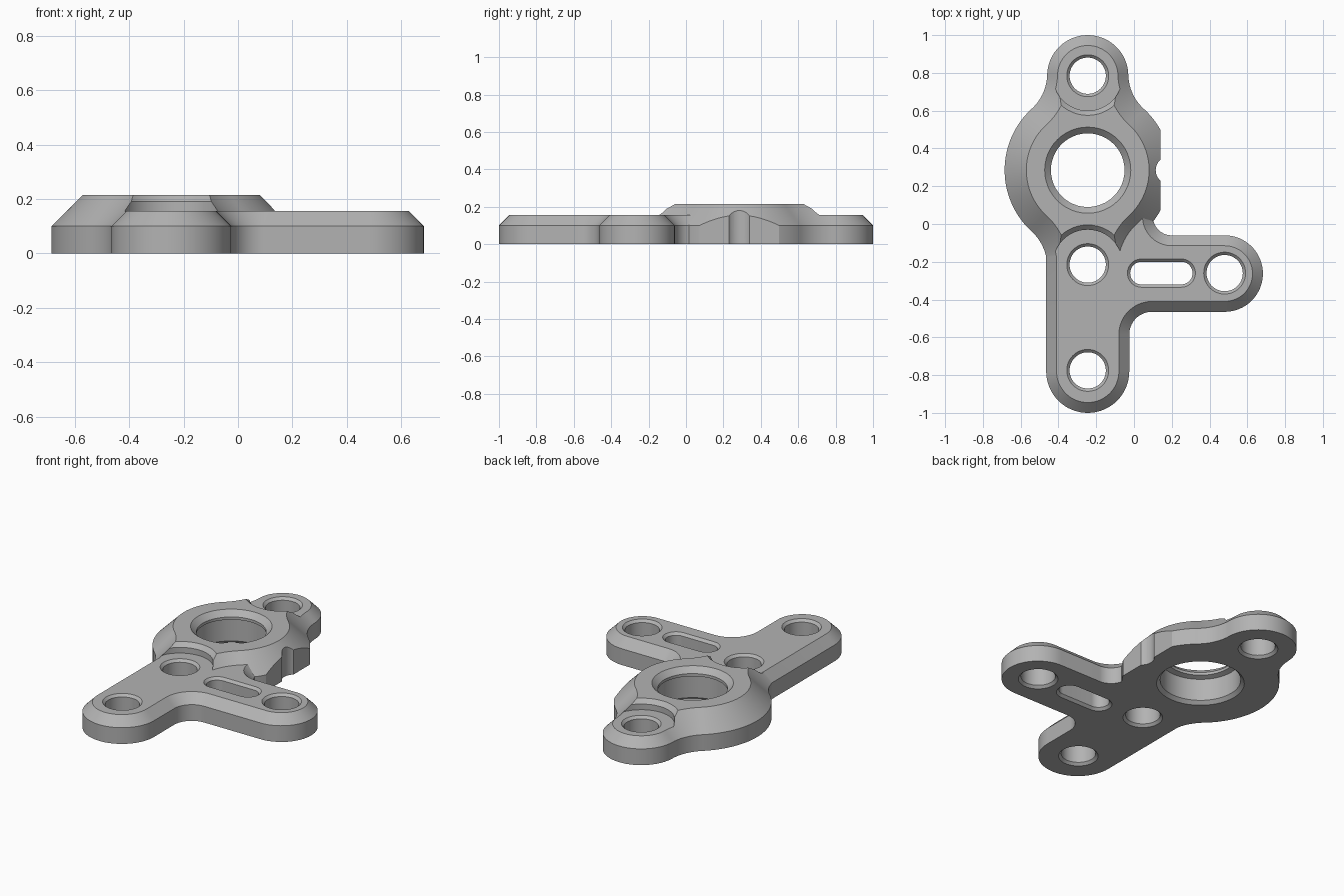
import bpy, bmesh, math
from math import cos, sin, radians, degrees, atan2, sqrt

if "Cube" in bpy.data.objects:
    bpy.data.objects.remove(bpy.data.objects["Cube"], do_unlink=True)

metal = bpy.data.materials.new("light_grey_metal")
metal.use_nodes = True
grey = (0.45, 0.45, 0.45, 1)
metal.diffuse_color = grey
metal.node_tree.nodes["Principled BSDF"].inputs["Base Color"].default_value = grey

AXIS_X, BOSS_Y, REACH = -0.245, 0.285, 0.5
TOP, PLATE_TOP, WALL = 0.215, 0.155, 0.10


def arc(x, y, r, start, end, n=20):
    angles = [radians(start + (end - start) * k / n) for k in range(n + 1)]
    return [(x + r * cos(a), y + r * sin(a)) for a in angles]


def loft(name, sections):
    """Solid through matching closed outlines, given as (outline, height)."""
    bm = bmesh.new()
    rings = [[bm.verts.new((x, y, z)) for x, y in pts] for pts, z in sections]
    n = len(rings[0])
    for low, high in zip(rings, rings[1:]):
        for k in range(n):
            bm.faces.new((low[k], low[(k + 1) % n], high[(k + 1) % n], high[k]))
    bm.faces.new(rings[0][::-1])
    bm.faces.new(rings[-1])
    bmesh.ops.remove_doubles(bm, verts=bm.verts[:], dist=1e-5)
    bmesh.ops.recalc_face_normals(bm, faces=bm.faces[:])
    mesh = bpy.data.meshes.new(name)
    bm.to_mesh(mesh)
    bm.free()
    mesh.materials.append(metal)
    obj = bpy.data.objects.new(name, mesh)
    bpy.context.collection.objects.link(obj)
    return obj


def combine(target, tool, operation="DIFFERENCE"):
    tool.hide_render = True
    mod = target.modifiers.new("combine", "BOOLEAN")
    mod.operation, mod.solver, mod.object = operation, "EXACT", tool
    bpy.context.view_layer.objects.active = target
    bpy.ops.object.modifier_apply(modifier=mod.name)
    bpy.data.objects.remove(tool, do_unlink=True)


def slot(x, y, r, half=0.0):
    """Round-ended outline; a circle when half is zero."""
    return arc(x + half, y, r, -90, 90, 24) + arc(x - half, y, r, 90, 270, 24)


def box(x0, x1, y0, y1):
    return [(x0, y0), (x1, y0), (x1, y1), (x0, y1)]


def boss_outline(inset):
    """Large disc blended into a lobe at each end."""
    big, lobe, blend = 0.44, 0.215, 0.25
    ny = ((big + blend) ** 2 + REACH ** 2 - (lobe + blend) ** 2) / (2 * REACH)
    nx = sqrt((big + blend) ** 2 - ny ** 2)
    a = degrees(atan2(ny, nx))
    b = degrees(atan2(ny - REACH, nx))
    half = arc(0, 0, big - inset, -a, a, 40)
    half += arc(nx, ny, blend + inset, 180 + a, 180 + b)
    half += arc(0, REACH, lobe - inset, b, 180 - b, 32)
    half += arc(-nx, ny, blend + inset, -b, -a)
    return [(AXIS_X + s * x, BOSS_Y + s * y) for s in (1, -1) for x, y in half]


def plate_outline(inset):
    """Stem with a side arm and filleted inner corners."""
    pts = arc(AXIS_X, -0.78, 0.22 - inset, 180, 360, 32)
    pts += arc(0.095, -0.585, 0.12 + inset, 180, 90)
    pts += arc(0.48, -0.2625, 0.2025 - inset, -90, 90, 32)
    pts += arc(0.2, 0.04, 0.1 + inset, 270, 180)
    return pts + [(AXIS_X - 0.22 + inset, 0.04)]


# Raised boss with bevelled rim, cleared around the screw holes at its ends
body = loft("bracket_body", [(boss_outline(0), -0.02), (boss_outline(0), WALL),
                             (boss_outline(TOP - WALL), TOP)])
for side, floor in ((1, PLATE_TOP), (-1, PLATE_TOP - 0.001)):
    y = BOSS_Y + side * REACH
    combine(body, loft("clearance", [(slot(AXIS_X, y, r), z) for r, z in
            ((0.185, floor), (0.185, 0.19), (0.225, 0.23))]))

# Stem and side arm
combine(body, loft("plate", [(plate_outline(0), -0.03), (plate_outline(0), WALL),
                             (plate_outline(PLATE_TOP - WALL), PLATE_TOP)]), "UNION")

# Flat side of the boss with a shallow round notch, and the flat underside
combine(body, loft("side_flat", [(box(0.14, 0.4, 0.06, 0.7), z) for z in (-0.1, 0.3)]))
combine(body, loft("side_notch", [(slot(0.19, BOSS_Y, 0.075), z) for z in (-0.1, 0.3)]))
combine(body, loft("underside", [(box(-2, 2, -2, 2), z) for z in (-0.2, 0)]))

# Main bore with an inner lip near the top
bore = [(0.265, -0.02), (0.225, 0.02), (0.225, 0.155), (0.195, 0.165),
        (0.195, 0.182), (0.248, 0.235)]
combine(body, loft("main_bore", [(slot(AXIS_X, BOSS_Y, r), z) for r, z in bore]))

# Screw holes and slot, chamfered on both faces
holes = [(AXIS_X, BOSS_Y + REACH, 0.096, 0), (AXIS_X, BOSS_Y - REACH, 0.096, 0),
         (AXIS_X, -0.775, 0.096, 0), (0.48, -0.26, 0.096, 0),
         (0.145, -0.26, 0.06, 0.105)]
for x, y, r, half in holes:
    steps = ((0.035, -0.02), (0, 0.015), (0, 0.14), (0.035, 0.175))
    combine(body, loft("hole", [(slot(x, y, r + d, half), z) for d, z in steps]))

bpy.ops.object.select_all(action="DESELECT")
body.select_set(True)
bpy.context.view_layer.objects.active = body
bpy.ops.object.shade_smooth_by_angle(angle=radians(25))
